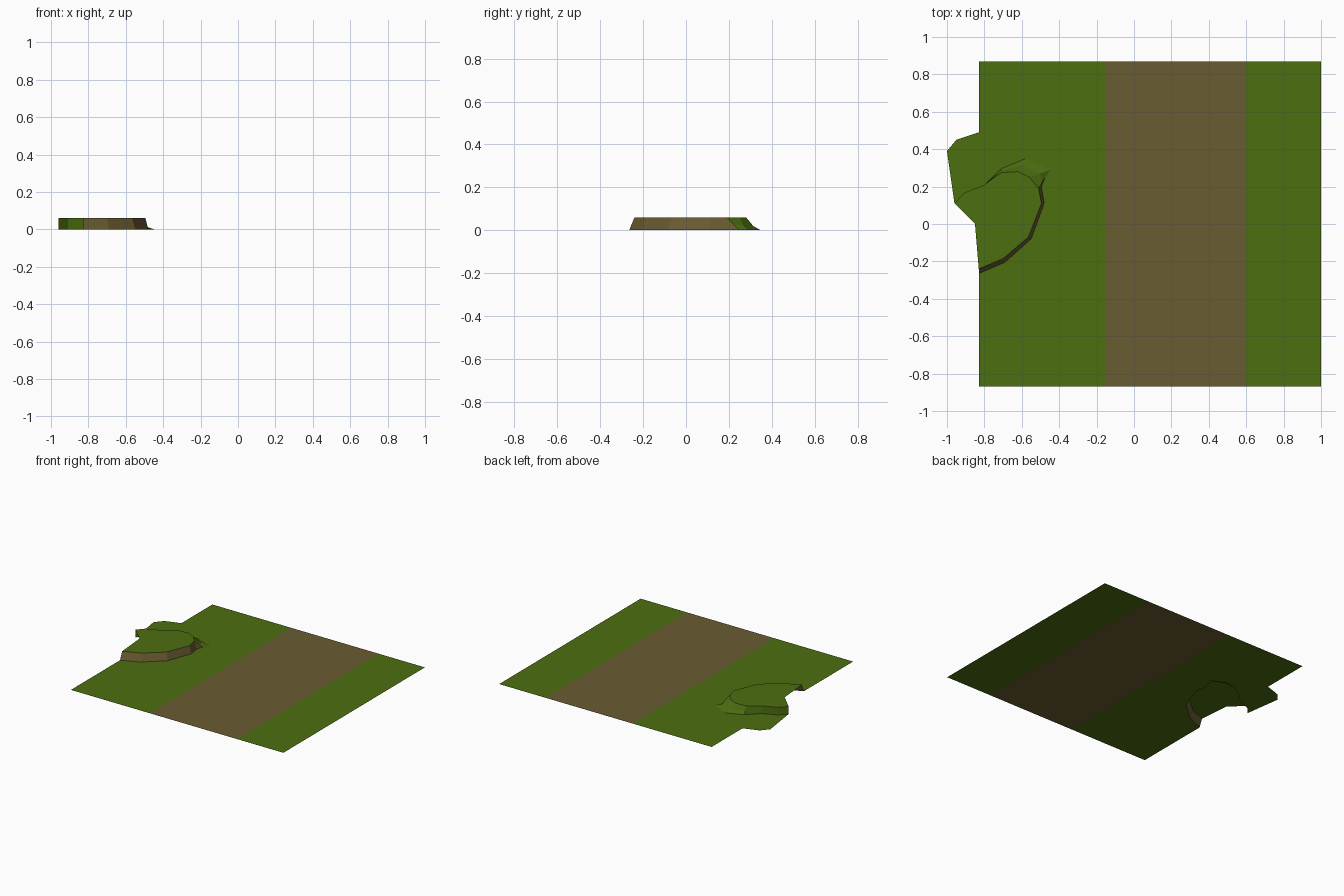
import bpy, bmesh

if "Cube" in bpy.data.objects:
    bpy.data.objects.remove(bpy.data.objects["Cube"])

H = 0.06                      # plateau height
X0, X1, Y = -0.83, 1.0, 0.87  # ground limits
S0, S1 = -0.15, 0.6           # dirt track limits


def material(name, rgb):
    m = bpy.data.materials.new(name)
    m.diffuse_color = (*rgb, 1)
    m.use_nodes = True
    m.node_tree.nodes["Principled BSDF"].inputs["Base Color"].default_value = m.diffuse_color
    return m


GRASS = material("grass green", (0.073, 0.156, 0.005))
DIRT = material("dirt brown", (0.144, 0.107, 0.032))


def finish(name, bm, mats):
    bmesh.ops.remove_doubles(bm, verts=bm.verts, dist=0.0005)
    bmesh.ops.triangulate(bm, faces=[f for f in bm.faces if len(f.verts) > 4])
    me = bpy.data.meshes.new(name)
    bm.to_mesh(me)
    bm.free()
    for m in mats:
        me.materials.append(m)
    ob = bpy.data.objects.new(name, me)
    bpy.context.collection.objects.link(ob)
    return ob


def flat(name, points, z, mat):
    bm = bmesh.new()
    f = bm.faces.new([bm.verts.new((x, y, z)) for x, y in points])
    f.normal_update()
    if f.normal.z < 0:
        f.normal_flip()
    return finish(name, bm, [mat])


# Ledge cross rim, counter-clockwise: (top xy, foot xy, height of mid point)
RIM = [
    ((-0.83, -0.24), (-0.83, -0.265), 0.5),
    ((-0.70, -0.185), (-0.69, -0.205), 0.5),
    ((-0.565, -0.07), (-0.55, -0.08), 0.5),
    ((-0.495, 0.11), (-0.48, 0.11), 0.5),
    ((-0.51, 0.19), (-0.495, 0.20), 0.5),
    ((-0.51, 0.19), (-0.475, 0.25), 0.5),   # ramp begins
    ((-0.56, 0.25), (-0.445, 0.29), 0.3),
    ((-0.62, 0.28), (-0.58, 0.35), 0.3),
    ((-0.71, 0.275), (-0.71, 0.295), 0.4),
    ((-0.80, 0.21), (-0.80, 0.21), 0.5),
    ((-0.91, 0.165), (-0.91, 0.165), 0.5),
    ((-0.96, 0.11), (-0.96, 0.11), 0.5),
]
FIRST_GRASS = 5
foot = [r[1] for r in RIM]

# Grass on the left, cut out around the foot of the ledge
flat("left_grass", foot + [(-1.0, 0.39), (-0.95, 0.45), (X0, 0.49), (X0, Y),
                           (S0, Y), (S0, -Y), (X0, -Y)], 0, GRASS)
# Dirt track and right grass strip
flat("dirt_track", [(S0, -Y), (S1, -Y), (S1, Y), (S0, Y)], 0, DIRT)
flat("right_grass", [(S1, -Y), (X1, -Y), (X1, Y), (S1, Y)], 0, GRASS)
# Ledge top (skip the doubled rim point)
top = [r[0] for i, r in enumerate(RIM) if i != FIRST_GRASS]
flat("ledge_top", top + [(-0.85, 0.0)], H, GRASS)

# Ledge sides: dirt cliff at the front, grassy ramp and bank at the back
bm = bmesh.new()
rows = []
for (tx, ty), (fx, fy), k in RIM:
    rows.append([bm.verts.new((fx, fy, 0)),
                 bm.verts.new(((tx + fx) / 2, (ty + fy) / 2, H * k)),
                 bm.verts.new((tx, ty, H))])
for i, (a, b) in enumerate(zip(rows, rows[1:])):
    for j in range(2):
        f = bm.faces.new((a[j], b[j], b[j + 1], a[j + 1]))
        f.material_index = 0 if i >= FIRST_GRASS else 1
finish("ledge_sides", bm, [GRASS, DIRT])
